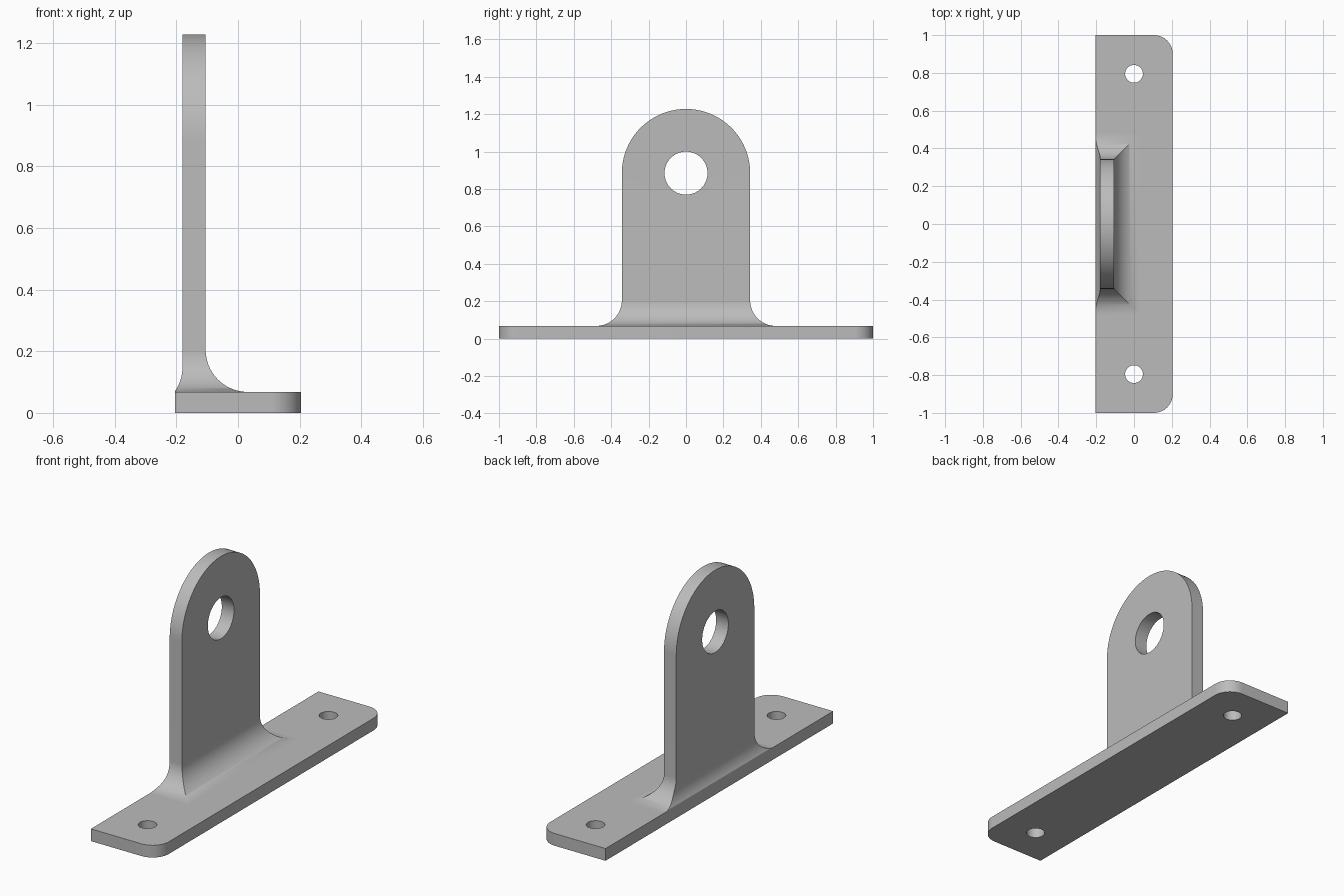
import bpy, bmesh
from math import sin, cos, sqrt, pi, radians

if "Cube" in bpy.data.objects:
    bpy.data.objects.remove(bpy.data.objects["Cube"])

steel = bpy.data.materials.new("light_grey")
steel.use_nodes = True
GREY = (0.5, 0.5, 0.5, 1)
steel.diffuse_color = GREY
steel.node_tree.nodes["Principled BSDF"].inputs["Base Color"].default_value = GREY

HALF_X, BASE_TOP = 0.205, 0.068
BACK, FRONT, HALF_Y = -0.18, -0.105, 0.343
FILLET, EYE_Z = 0.137, 0.885


def make_object(name, bm):
    bmesh.ops.recalc_face_normals(bm, faces=bm.faces)
    mesh = bpy.data.meshes.new(name)
    bm.to_mesh(mesh)
    bm.free()
    mesh.materials.append(steel)
    ob = bpy.data.objects.new(name, mesh)
    bpy.context.collection.objects.link(ob)
    return ob


def select(ob):
    bpy.ops.object.select_all(action='DESELECT')
    ob.select_set(True)
    bpy.context.view_layer.objects.active = ob


def drill(ob, radius, location, rotation=(0, 0, 0)):
    bpy.ops.mesh.primitive_cylinder_add(vertices=64, radius=radius, depth=0.5,
                                        location=location, rotation=rotation)
    cutter = bpy.context.object
    cutter.hide_render = True
    cutter.data.materials.append(steel)
    select(ob)
    mod = ob.modifiers.new("hole", 'BOOLEAN')
    mod.operation, mod.solver, mod.object = 'DIFFERENCE', 'EXACT', cutter
    bpy.ops.object.modifier_apply(modifier=mod.name)
    bpy.data.objects.remove(cutter)


def smooth(ob):
    select(ob)
    bpy.ops.object.shade_smooth_by_angle(angle=radians(30))


# Base plate with two rounded corners and two screw holes
bm = bmesh.new()
bmesh.ops.create_cube(bm, size=1)
for v in bm.verts:
    v.co = (v.co.x * 2 * HALF_X, v.co.y * 2, (v.co.z + 0.5) * BASE_TOP)
corners = [e for e in bm.edges if all(v.co.x > 0 for v in e.verts)
           and abs(e.verts[0].co.z - e.verts[1].co.z) > 0.01]
bmesh.ops.bevel(bm, geom=corners, offset=0.1, segments=16, profile=0.5, affect='EDGES')
base = make_object("base_plate", bm)
for side in (-1, 1):
    drill(base, 0.047, (0, 0.795 * side, 0))
smooth(base)


# Upright lug: stacked rectangles, flared at the foot and rounded at the top
def back_x(z):
    drop = max(0, BASE_TOP + 0.081 - z)
    return max(-HALF_X, BACK - FILLET + sqrt(FILLET ** 2 - drop ** 2))


levels = [(0.04, -0.2, FRONT + FILLET, HALF_Y + FILLET)]
for i in range(25):
    t = pi / 2 * (1 - i / 24)
    z = BASE_TOP + FILLET * (1 - sin(t))
    flare = FILLET * (1 - cos(t))
    levels.append((z, back_x(z), FRONT + flare, HALF_Y + flare))
for i in range(33):
    t = pi / 2 * i / 32
    levels.append((EYE_Z + HALF_Y * sin(t), BACK, FRONT, max(0.002, HALF_Y * cos(t))))

bm = bmesh.new()
rings = [[bm.verts.new(p) for p in ((x0, -y, z), (x1, -y, z), (x1, y, z), (x0, y, z))]
         for z, x0, x1, y in levels]
for low, high in zip(rings, rings[1:]):
    for k in range(4):
        n = (k + 1) % 4
        bm.faces.new((low[k], low[n], high[n], high[k]))
bm.faces.new(rings[0])
bm.faces.new(rings[-1])
lug = make_object("upright_lug", bm)
drill(lug, 0.115, (-0.14, 0, EYE_Z), (0, pi / 2, 0))
smooth(lug)
